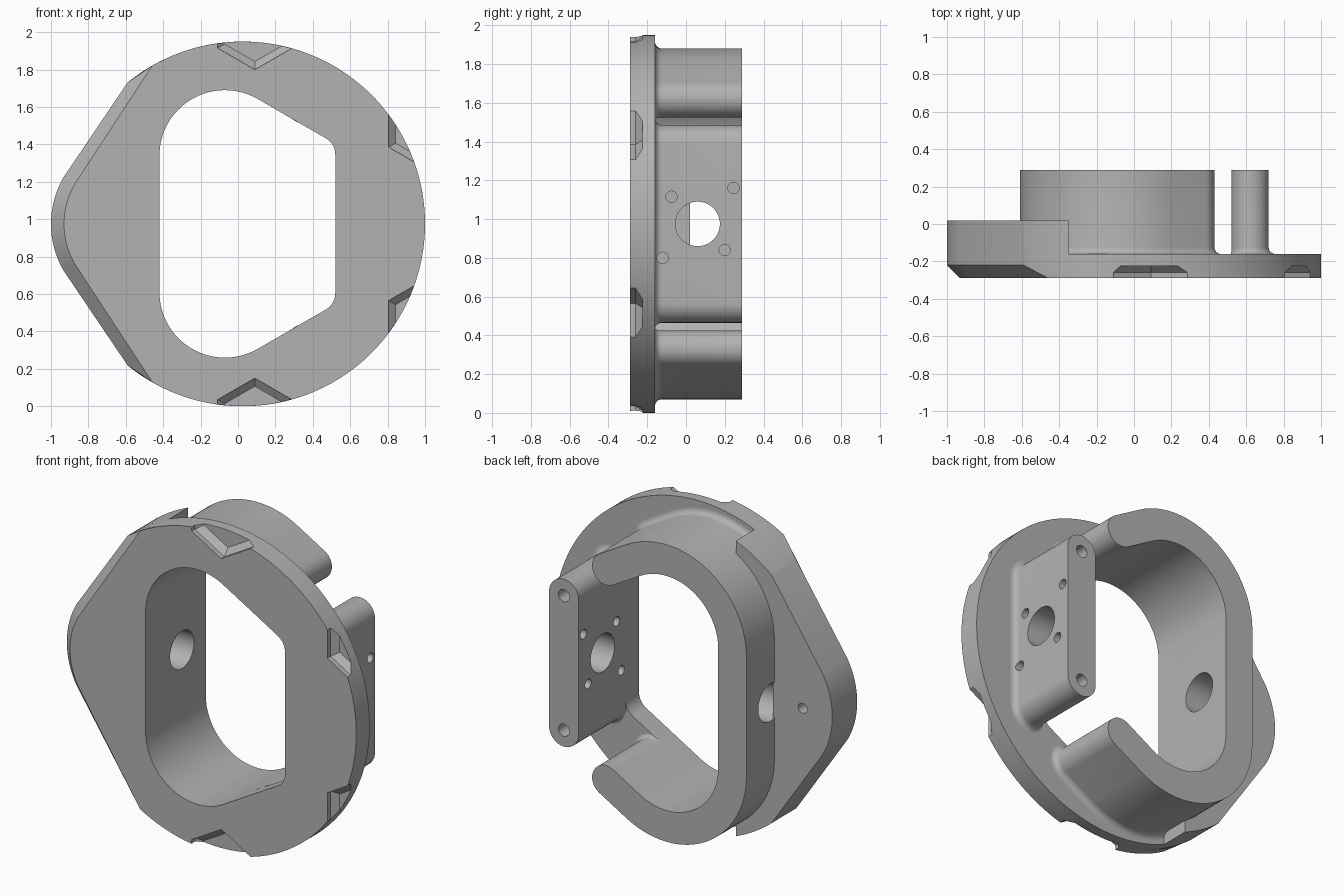
import bpy, bmesh
from math import sin, cos, acos, radians, degrees, pi
from mathutils import Matrix

if "Cube" in bpy.data.objects:
    bpy.data.objects.remove(bpy.data.objects["Cube"])

MID = 0.975                      # height of the mirror plane
FRONT, STEP, BACK = -0.29, -0.16, 0.29
DISC_X, DISC_R = 0.025, 0.975
FOOT = 0.035                     # fillet at the foot of the walls

metal = bpy.data.materials.new("plain grey")
metal.use_nodes = True
grey = (0.45, 0.45, 0.45, 1)
metal.diffuse_color = grey
metal.node_tree.nodes["Principled BSDF"].inputs["Base Color"].default_value = grey


def arc(cx, cz, r0, a0, a1, n=24, r1=None):
    """Arc points; the radius may grow quickly from r0 to r1."""
    r1 = r0 if r1 is None else r1
    pts = []
    for i in range(n + 1):
        a = radians(a0 + (a1 - a0) * i / n)
        r = r0 + (r1 - r0) * min(1, 2 * i / n)
        pts.append((cx + r * cos(a), cz + r * sin(a)))
    return pts


def flip(pts):
    return [(x, 2 * MID - z) for x, z in pts]


def both(pts):
    """Close an upper half profile with its mirrored lower half."""
    return pts + flip(pts)[::-1]


def finish(name, bm):
    bmesh.ops.recalc_face_normals(bm, faces=bm.faces)
    mesh = bpy.data.meshes.new(name)
    bm.to_mesh(mesh)
    bm.free()
    mesh.materials.append(metal)
    ob = bpy.data.objects.new(name, mesh)
    bpy.context.collection.objects.link(ob)
    return ob


def loft(name, layers):
    """Solid through equal-length profiles, given as (y, points)."""
    bm = bmesh.new()
    rings = [[bm.verts.new((x, y, z)) for x, z in pts] for y, pts in layers]
    for lo, hi in zip(rings, rings[1:]):
        for i in range(len(lo)):
            bm.faces.new((lo[i - 1], lo[i], hi[i], hi[i - 1]))
    bm.faces.new(rings[0])
    bm.faces.new(rings[-1])
    return finish(name, bm)


def drill(r, depth, pos, axis):
    bm = bmesh.new()
    turn = Matrix.Rotation(pi / 2, 4, "Y" if axis == "X" else "X")
    bmesh.ops.create_cone(bm, cap_ends=True, segments=40, radius1=r, radius2=r,
                          depth=depth, matrix=Matrix.Translation(pos) @ turn)
    return finish("drill_cutter", bm)


def cut(ob, cutters):
    bpy.context.view_layer.objects.active = ob
    for c in cutters:
        c.hide_render = True
        mod = ob.modifiers.new("cut", "BOOLEAN")
        mod.operation, mod.solver, mod.object = "DIFFERENCE", "EXACT", c
        bpy.ops.object.modifier_apply(modifier=mod.name)
        bpy.data.objects.remove(c)


# Profiles
def outline(d, end=None):
    """Disc clipped by two straight sides that meet in a rounded tip."""
    h = 0.911 - d
    corner = 150 - degrees(acos(h / DISC_R))
    tip_r = (DISC_X - 1 + 0.911 / sin(pi / 3)) / (1 / sin(pi / 3) - 1)
    tip = arc(-1 + tip_r, MID, tip_r - d, 180, 150, 8)
    return both(tip + arc(DISC_X, MID, DISC_R, corner, end, 64))


ARC_X, ARC_Z = -0.07, 1.34       # centre of the big upper bend


def bend(r):
    return arc(ARC_X, ARC_Z, r, 60, 180, 32)


def opening():
    return both(arc(0.42, 1.346, 0.1, 0, 60, 10) + bend(0.35))


def wall_profile(f):
    outer = arc(0.335, 1.62, 0.095, -120, 60, 24, 0.095 + f) + bend(0.54 + f)
    inner = bend(0.35)
    return both(outer) + flip(inner) + inner[::-1][1:]


def plate_profile(f):
    return both(arc(0.62, 1.385, 0.1, 180, 0, 24, 0.1 + f))


def footed(name, profile):
    """Wall rising from the flange with a filleted foot."""
    layers = []
    for i in range(7):
        a = pi / 2 * i / 6
        layers.append((STEP + FOOT * (1 - cos(a)), profile(FOOT * (1 - sin(a)))))
    return loft(name, layers + [(BACK, profile(0))])


# Flange with chamfered straight sides, opening and hexagonal rim notches
flange = loft("flange", [(FRONT, outline(0.07, 0)), (FRONT + 0.07, outline(0, 0)),
                         (STEP, outline(0, 0))])
cutters = [loft("opening_cutter", [(-0.5, opening()), (0.5, opening())])]
for x, z in ((0.09, 2.03), (1.005, 1.5)):
    for side in (z, 2 * MID - z):
        hexes = [(y, arc(x, side, r, 30, 330, 5))
                 for y, r in ((-0.4, 0.23), (-0.26, 0.23), (-0.225, 0.187))]
        cutters.append(loft("notch_cutter", hexes))
cut(flange, cutters)

# Thick pointed block behind the flange, fitted around the wall
block_end = degrees(acos((-0.35 - DISC_X) / DISC_R))
block = loft("pointed_block", [(STEP, outline(0, block_end)), (0.02, outline(0, block_end))])
cut(block, [loft("fit_cutter", [(-0.5, both(bend(0.53))), (0.5, both(bend(0.53)))]),
            drill(0.03, 0.24, (-0.8, 0.02, MID), "Y")])

# C-shaped wall with a side hole
wall = footed("curved_wall", wall_profile)
cut(wall, [drill(0.115, 0.5, (-0.52, 0.06, MID), "X")])

# Side plate with a central hole, four small holes and two end holes
plate = footed("side_plate", plate_profile)
holes = [drill(0.115, 0.6, (0.62, 0.06, MID), "X")]
for y, z in ((-0.075, 1.115), (0.245, 1.16), (0.2, 0.84), (-0.12, 0.8)):
    holes.append(drill(0.029, 0.6, (0.62, y, z), "X"))
for z in (0.565, 1.385):
    holes.append(drill(0.037, 0.5, (0.62, BACK, z), "Y"))
cut(plate, holes)

# Smooth curved faces, keep edges sharp
bpy.ops.object.select_all(action="DESELECT")
for ob in (flange, block, wall, plate):
    ob.select_set(True)
bpy.context.view_layer.objects.active = flange
bpy.ops.object.shade_smooth_by_angle(angle=radians(30))
